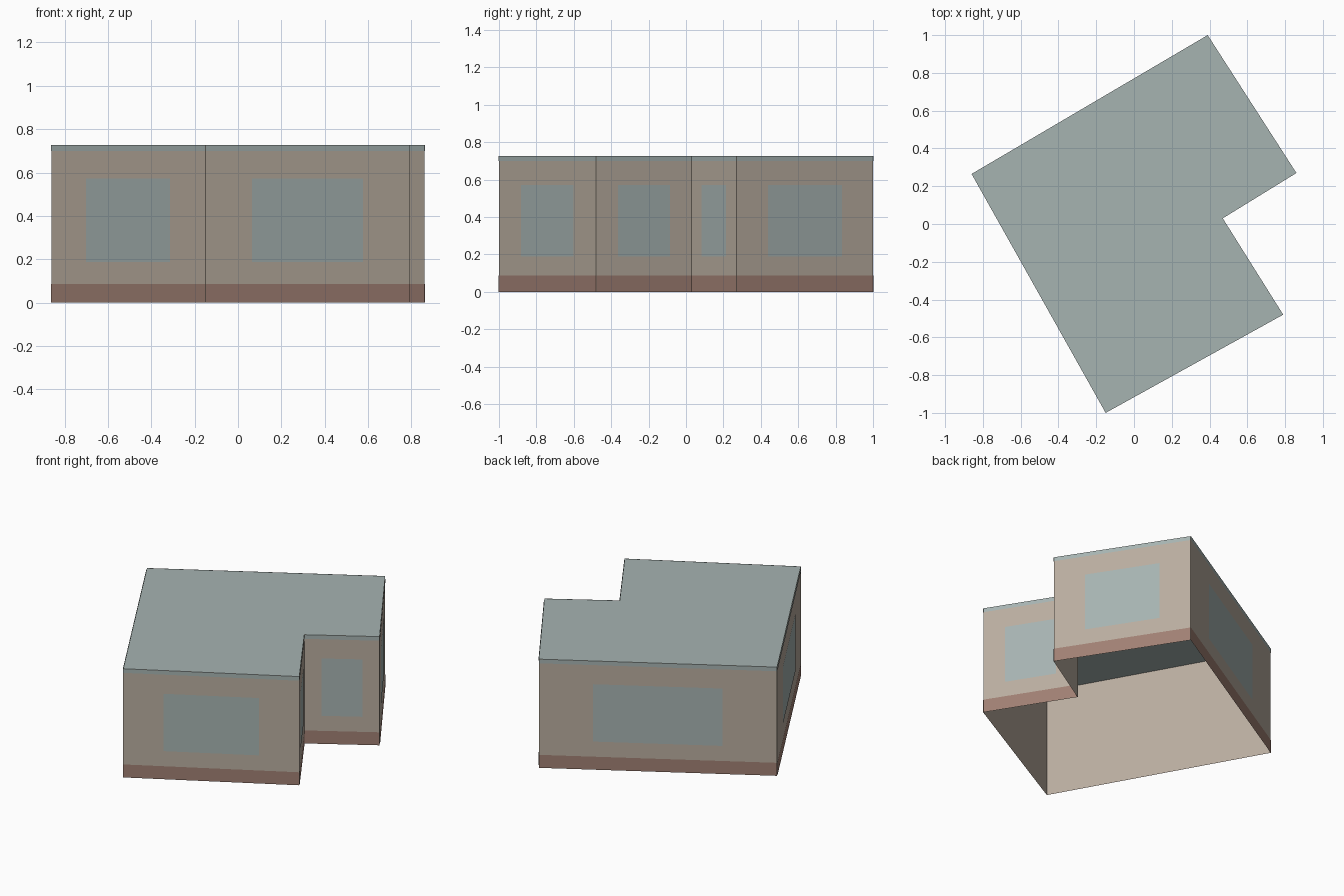
import bpy
import bmesh
from mathutils import Vector

cube = bpy.data.objects.get("Cube")
if cube:
    bpy.data.objects.remove(cube, do_unlink=True)


def make_material(name, srgb):
    mat = bpy.data.materials.new(name)
    mat.use_nodes = True
    color = [(c / 255) ** 2.2 for c in srgb] + [1]
    mat.diffuse_color = color
    mat.node_tree.nodes["Principled BSDF"].inputs["Base Color"].default_value = color
    return mat


beige = make_material("beige wall", (184, 172, 158))
brown = make_material("brown base", (159, 127, 115))
grey = make_material("grey green roof and glass", (165, 178, 176))

# Footprint, counter-clockwise from the front corner
footprint = [Vector(p) for p in [(-0.15, -1), (0.79, -0.48), (0.47, 0.03),
                                 (0.86, 0.27), (0.39, 1), (-0.86, 0.265)]]
HEIGHT = 0.727
sides = list(zip(footprint, footprint[1:] + footprint[:1]))


def finish(name, bm, mat):
    mesh = bpy.data.meshes.new(name)
    bm.to_mesh(mesh)
    bm.free()
    mesh.materials.append(mat)
    obj = bpy.data.objects.new(name, mesh)
    bpy.context.collection.objects.link(obj)
    return obj


def wall_panels(name, mat, z0, z1, u0=0.0, u1=1.0, offset=0.0):
    """One upright panel on every side, between fractions u0 and u1 of its length."""
    bm = bmesh.new()
    for a, b in sides:
        along = (b - a).normalized()
        out = Vector((along.y, -along.x)) * offset
        p, q = a.lerp(b, u0) + out, a.lerp(b, u1) + out
        corners = [(p, z0), (q, z0), (q, z1), (p, z1)]
        bm.faces.new([bm.verts.new((v.x, v.y, z)) for v, z in corners])
    bmesh.ops.remove_doubles(bm, verts=bm.verts, dist=0.0001)
    return finish(name, bm, mat)


# Open-bottomed shell
wall_panels("walls", beige, 0, HEIGHT)

# Flat roof
bm = bmesh.new()
bm.faces.new([bm.verts.new((p.x, p.y, HEIGHT)) for p in footprint])
finish("roof", bm, grey)

# Thin painted details on the outside of the walls
wall_panels("base_band", brown, 0, 0.087, offset=0.002)
wall_panels("roof_trim", grey, 0.7, HEIGHT, offset=0.002)
wall_panels("windows", grey, 0.188, 0.572, 0.228, 0.772, offset=0.002)
